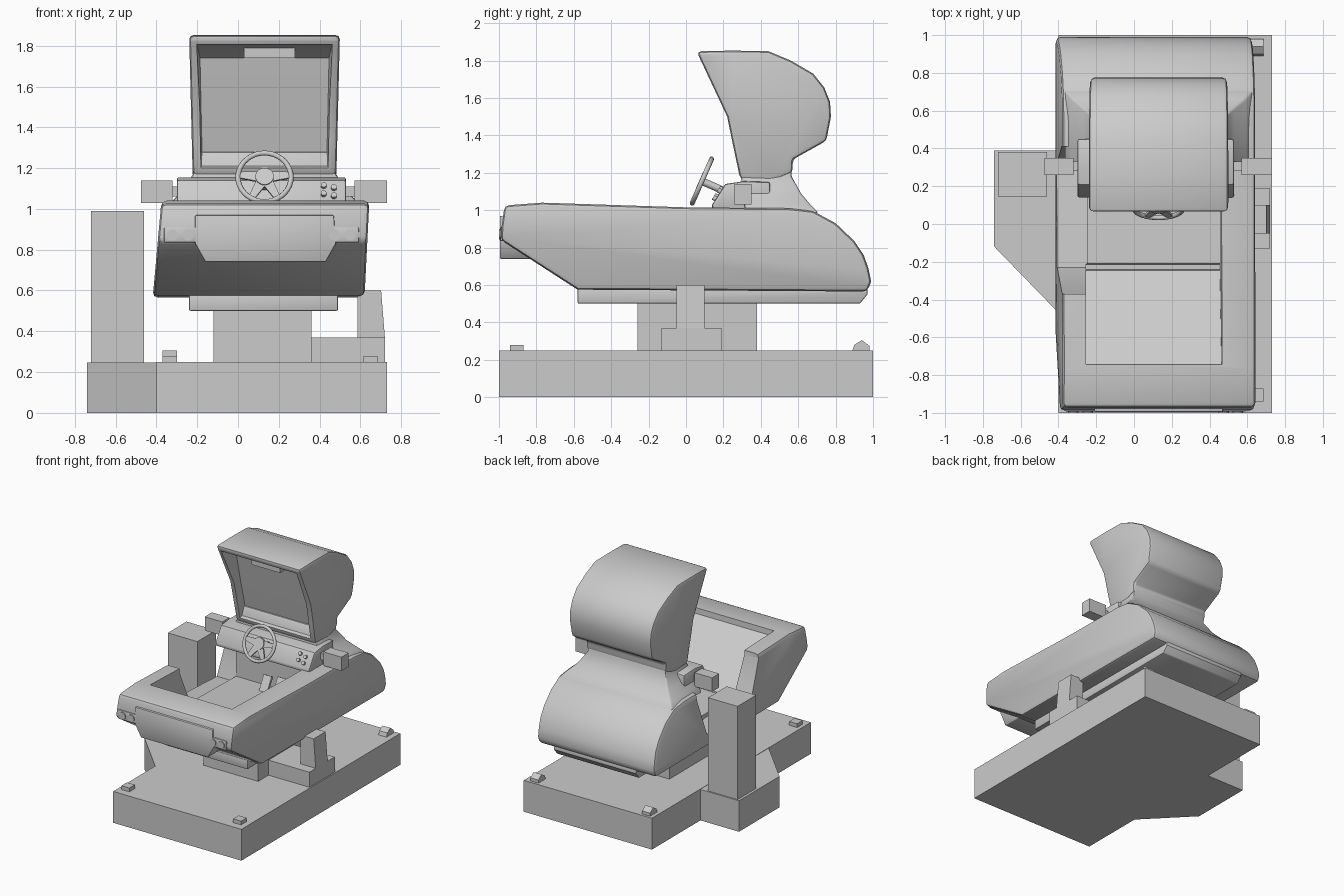
import bpy, bmesh, math
from mathutils import Vector, Matrix

if "Cube" in bpy.data.objects:
    bpy.data.objects.remove(bpy.data.objects["Cube"])

grey = bpy.data.materials.new("light grey")
grey.diffuse_color = (0.6, 0.6, 0.6, 1)
grey.use_nodes = True
grey.node_tree.nodes["Principled BSDF"].inputs["Base Color"].default_value = grey.diffuse_color


def finish(name, bm, bevel=0, seg=2, cutters=(), angle=32):
    bmesh.ops.recalc_face_normals(bm, faces=bm.faces)
    me = bpy.data.meshes.new(name)
    bm.to_mesh(me)
    bm.free()
    ob = bpy.data.objects.new(name, me)
    bpy.context.collection.objects.link(ob)
    me.materials.append(grey)
    bpy.ops.object.select_all(action='DESELECT')
    bpy.context.view_layer.objects.active = ob
    ob.select_set(True)
    if bevel:
        m = ob.modifiers.new("bevel", 'BEVEL')
        m.width, m.segments = bevel, seg
        m.limit_method, m.angle_limit = 'ANGLE', math.radians(50)
        bpy.ops.object.modifier_apply(modifier="bevel")
    for c in cutters:
        m = ob.modifiers.new("cut", 'BOOLEAN')
        m.operation, m.solver, m.object = 'DIFFERENCE', 'EXACT', c
        bpy.ops.object.modifier_apply(modifier="cut")
        bpy.data.objects.remove(c)
    bpy.ops.object.select_all(action='DESELECT')
    ob.select_set(True)
    bpy.context.view_layer.objects.active = ob
    bpy.ops.object.shade_smooth_by_angle(angle=math.radians(angle))
    return ob


def loft(name, rings, **kw):
    """Closed solid through rings of equal point count."""
    bm = bmesh.new()
    vs = [[bm.verts.new(p) for p in r] for r in rings]
    n = len(vs[0])
    for a, b in zip(vs, vs[1:]):
        for i in range(n):
            j = (i + 1) % n
            bm.faces.new((a[i], a[j], b[j], b[i]))
    bm.faces.new(vs[0])
    bm.faces.new(vs[-1][::-1])
    return finish(name, bm, **kw)


def prism(name, pts, left, right, **kw):
    """Side profile (y, z) pulled across x; limits are numbers or rules of (y, z)."""
    f = lambda v, y, z: v(y, z) if callable(v) else v
    return loft(name, [[(f(s, y, z), y, z) for y, z in pts] for s in (left, right)], **kw)


def box(name, x0, x1, y0, y1, z0, z1, **kw):
    return prism(name, [(y0, z0), (y1, z0), (y1, z1), (y0, z1)], x0, x1, **kw)


def rod(name, a, b, r, sides=16):
    bm = bmesh.new()
    a, b = Vector(a), Vector(b)
    rot = (b - a).to_track_quat('Z', 'Y').to_matrix().to_4x4()
    bmesh.ops.create_cone(bm, cap_ends=True, segments=sides, radius1=r, radius2=r,
                          depth=(b - a).length, matrix=Matrix.Translation((a + b) / 2) @ rot)
    return finish(name, bm)


# platform, side platform and pillar
box("platform", -0.40, 0.73, -1, 1, 0, 0.25)
side = [(-0.74, 0.39), (-0.40, 0.39), (-0.40, -0.47), (-0.74, -0.12)]
loft("side_platform", [[(x, y, z) for x, y in side] for z in (0, 0.247)])
box("pillar", -0.72, -0.46, 0.145, 0.38, 0.247, 0.99)

# small corner brackets
for x in (-0.335, 0.65):
    box("front_bracket", x - 0.035, x + 0.035, -0.94, -0.87, 0.25, 0.28)
    prism("rear_bracket", [(0.89, 0.25), (0.98, 0.25), (0.98, 0.275), (0.94, 0.305), (0.90, 0.28)],
          x - 0.035, x + 0.035)

# pedestal, underside tray, step
box("pedestal", -0.12, 0.36, -0.26, 0.38, 0.25, 0.51)
prism("underside_tray", [(-0.58, 0.50), (0.93, 0.50), (0.97, 0.55), (0.97, 0.59), (-0.58, 0.59)],
      -0.24, 0.49, bevel=0.008)
box("step", 0.36, 0.72, -0.13, 0.19, 0.25, 0.37)
prism("step_post", [(-0.05, 0.37), (0.10, 0.37), (0.10, 0.60), (-0.05, 0.60)],
      0.585, lambda y, z: 0.72 - 0.08 * (z - 0.37))

# car body with cockpit and side entrance cut out
cockpit = prism("cockpit_cutter", [
    (0.33, 0.70), (-0.21, 0.71), (-0.215, 0.63), (-0.24, 0.63), (-0.245, 0.70), (-0.33, 0.74),
    (-0.45, 0.81), (-0.60, 0.90), (-0.74, 0.995), (-0.76, 1.3), (0.33, 1.3)],
    -0.255, lambda y, z: 0.455 + 0.03 * (z - 0.7))
entrance = prism("entrance_cutter", [
    (-0.38, 1.3), (-0.37, 0.99), (-0.23, 0.69), (0.32, 0.66), (0.41, 0.96), (0.41, 1.3)],
    -0.6, -0.25)
prism("car_body", [
    (-0.97, 1.025), (-0.985, 0.92), (-0.99, 0.84), (-0.58, 0.575), (0.97, 0.565), (0.99, 0.62),
    (0.975, 0.69), (0.95, 0.76), (0.90, 0.835), (0.80, 0.93), (0.68, 0.995), (0.55, 1.01),
    (0.0, 1.015), (-0.77, 1.04)],
    lambda y, z: -0.415 + 0.09 * (z - 0.6), lambda y, z: 0.622 + 0.05 * (z - 0.6),
    bevel=0.025, cutters=(cockpit, entrance))

# front bumper
bump = [(-0.16, 0.74), (0.43, 0.74), (0.48, 0.83), (0.47, 0.97), (-0.21, 0.97), (-0.21, 0.83)]
loft("front_bumper", [[(x, y, z) for x, z in bump] for y in (-0.995, -0.80)], bevel=0.006)

# twin headlights
for cx in (-0.283, 0.512):
    box("headlight_plate", cx - 0.08, cx + 0.08, -0.993, -0.95, 0.835, 0.91, bevel=0.006)
    for d in (-0.038, 0.038):
        rod("headlight", (cx + d, -0.96, 0.872), (cx + d, -1.0, 0.872), 0.028)

# dashboard, buttons, pedal
prism("dashboard", [(0.14, 1.0), (0.14, 1.03), (0.21, 1.14), (0.31, 1.155), (0.45, 1.15), (0.45, 1.0)],
      -0.30, 0.53, bevel=0.012)
for x, z in ((0.42, 1.07), (0.42, 1.11), (0.47, 1.06), (0.47, 1.10)):
    y = 0.14 + (z - 1.03) * 0.636
    rod("dash_button", (x, y + 0.01, z - 0.006), (x, y - 0.014, z + 0.009), 0.014, 12)
prism("pedal", [(0.20, 0.70), (0.22, 0.70), (0.29, 0.82), (0.27, 0.83)], 0.16, 0.23)
prism("pedal", [(0.22, 0.70), (0.24, 0.70), (0.30, 0.80), (0.28, 0.81)], 0.03, 0.10)

# side mirrors
for a, b, c, d in ((-0.475, -0.32, -0.33, -0.27), (0.57, 0.73, 0.50, 0.58)):
    box("mirror", a, b, 0.26, 0.35, 1.03, 1.14)
    box("mirror_arm", c, d, 0.28, 0.33, 1.06, 1.11)

# steering wheel, leaning away from the driver
tilt = math.radians(23.7)
hub = Vector((0.13, 0.085, 1.155))
W = Matrix.Translation(hub) @ Matrix.Rotation(math.pi / 2 - tilt, 4, 'X')
n, m = 36, 8
bm = bmesh.new()
g = [[bm.verts.new(W @ Vector(((0.13 + 0.013 * math.cos(t)) * math.cos(a),
                               (0.13 + 0.013 * math.cos(t)) * math.sin(a), 0.013 * math.sin(t))))
      for t in [2 * math.pi * j / m for j in range(m)]]
     for a in [2 * math.pi * i / n for i in range(n)]]
for i in range(n):
    for j in range(m):
        bm.faces.new((g[i][j], g[(i + 1) % n][j], g[(i + 1) % n][(j + 1) % m], g[i][(j + 1) % m]))
finish("steering_wheel_rim", bm, angle=60)
for deg in (5, 175, 240, 300):
    R = W @ Matrix.Rotation(math.radians(deg), 4, 'Z')
    sp = [(0.02, -0.028), (0.127, -0.015), (0.127, 0.015), (0.02, 0.028)]
    loft("wheel_spoke", [[R @ Vector((x, y, z)) for x, y in sp] for z in (-0.007, 0.007)])
rod("wheel_hub", W @ Vector((0, 0, -0.012)), W @ Vector((0, 0, 0.014)), 0.045, 20)
rod("steering_column", hub, W @ Vector((0, 0, -0.12)), 0.02)

# neck flaring from the rear hood up to the monitor
neck = [(0.985, -0.37, 0.63, 0.32, 0.71), (1.03, -0.33, 0.59, 0.31, 0.665),
        (1.09, -0.27, 0.53, 0.30, 0.615), (1.18, -0.215, 0.475, 0.295, 0.565),
        (1.28, -0.215, 0.475, 0.33, 0.565)]
loft("neck", [[(a, c, z), (b, c, z), (b, d, z), (a, d, z)] for z, a, b, c, d in neck], bevel=0.012)

# monitor housing with recessed screen
recess = prism("screen_cutter", [
    (-0.2, 1.805), (0.09, 1.805), (0.24, 1.74), (0.29, 1.50), (0.35, 1.23), (0.28, 1.20), (-0.2, 1.20)],
    lambda y, z: -0.20 + 0.1 * (y - 0.1), lambda y, z: 0.46 - 0.1 * (y - 0.1))
prism("monitor_housing", [
    (0.06, 1.85), (0.25, 1.853), (0.44, 1.85), (0.56, 1.80), (0.68, 1.73), (0.74, 1.655),
    (0.77, 1.58), (0.775, 1.50), (0.75, 1.37), (0.57, 1.27), (0.57, 1.20), (0.45, 1.15),
    (0.29, 1.165), (0.255, 1.33), (0.22, 1.50), (0.07, 1.82)],
    lambda y, z: -0.222 - 0.025 * (z - 1.15), lambda y, z: 0.482 + 0.025 * (z - 1.15),
    bevel=0.022, cutters=(recess,))
box("screen_top_bar", 0.03, 0.28, 0.13, 0.25, 1.74, 1.81)
